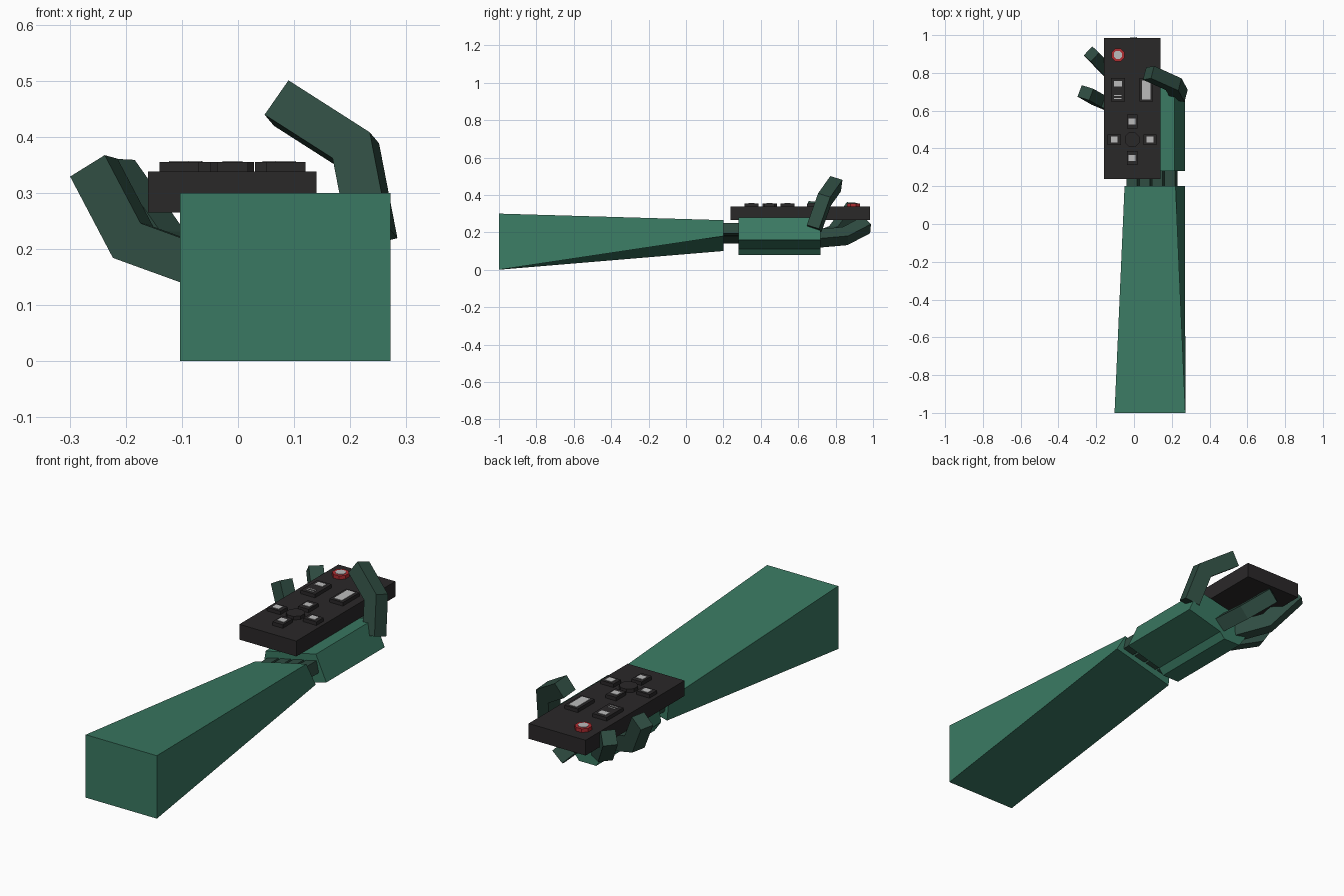
import bpy, bmesh, math
from mathutils import Vector

if "Cube" in bpy.data.objects:
    bpy.data.objects.remove(bpy.data.objects["Cube"])


def material(name, rgb):
    m = bpy.data.materials.new(name)
    m.diffuse_color = (*rgb, 1)
    m.use_nodes = True
    m.node_tree.nodes["Principled BSDF"].inputs["Base Color"].default_value = m.diffuse_color
    return m


GREEN = material("sleeve_green", (0.042, 0.19, 0.122))
DARK_GREEN = material("dark_green", (0.028, 0.072, 0.053))
BLACK = material("charcoal", (0.023, 0.021, 0.022))
RED = material("button_red", (0.42, 0.025, 0.03))
PALE = material("label_grey", (0.5, 0.5, 0.5))


def loft(name, rings, mat):
    """Flat-faced solid through matching rings of points."""
    bm = bmesh.new()
    vs = [[bm.verts.new(p) for p in ring] for ring in rings]
    n = len(vs[0])
    for a, b in zip(vs, vs[1:]):
        for i in range(n):
            j = (i + 1) % n
            bm.faces.new((a[i], a[j], b[j], b[i]))
    bm.faces.new(vs[0][::-1])
    bm.faces.new(vs[-1])
    bmesh.ops.recalc_face_normals(bm, faces=bm.faces)
    me = bpy.data.meshes.new(name)
    bm.to_mesh(me)
    bm.free()
    me.materials.append(mat)
    ob = bpy.data.objects.new(name, me)
    bpy.context.collection.objects.link(ob)
    return ob


def section(pts, y):
    return [(x, y, z) for x, z in pts]


def box(name, x, y, w, h, z0, z1, mat):
    ring = [(x + sx * w / 2, y + sy * h / 2)
            for sx, sy in ((-1, -1), (1, -1), (1, 1), (-1, 1))]
    return loft(name, [[(*p, z) for p in ring] for z in (z0, z1)], mat)


def octagon(name, x, y, r, z0, z1, mat):
    ring = [(x + r * math.cos(math.pi * (i + .5) / 4),
             y + r * math.sin(math.pi * (i + .5) / 4)) for i in range(8)]
    return loft(name, [[(*p, z) for p in ring] for z in (z0, z1)], mat)


def digit(name, path, width, depth):
    """Mitred square tube along a three-point bent path."""
    p = [Vector(q) for q in path]
    d = [(b - a).normalized() for a, b in zip(p, p[1:])]
    n = d[0].cross(d[1]).normalized()
    tangents = [d[0], (d[0] + d[1]).normalized(), d[1]]
    rings = []
    for q, t in zip(p, tangents):
        s = n.cross(t) * (depth / 2 / max(0.6, max(t.dot(d[0]), t.dot(d[1]))))
        w = n * width / 2
        rings.append([q + w + s, q - w + s, q - w - s, q + w - s])
    return loft(name, rings, DARK_GREEN)


# Forearm: square end twisting towards the wrist
loft("forearm", [
    section([(-.103, 0), (.272, 0), (.272, .30), (-.103, .30)], -1),
    section([(-.04, .10), (.27, .18), (.22, .265), (-.05, .205)], .2)], GREEN)

# Wrist: a row of short bars following the tilt of the arm
for i in range(4):
    x = -.005 + i * .067
    z = .175 + i * .014
    loft(f"wrist_bar_{i + 1}", [section(
        [(x - .022, z - .035), (x + .034, z - .022),
         (x + .022, z + .033), (x - .034, z + .02)], y) for y in (.17, .31)],
        DARK_GREEN)

# Palm
palm = [(-.05, .225), (.215, .28), (.27, .16), (.085, .11),
        (.06, .08), (-.03, .08), (-.065, .13)]
loft("palm", [section(palm, y) for y in (.28, .72)], GREEN)

# Fingers and thumb
digit("finger_near", [(-.03, .59, .155), (-.187, .655, .212), (-.257, .695, .345)],
      .065, .075)
digit("finger_middle", [(-.01, .68, .155), (-.13, .80, .20), (-.225, .90, .335)],
      .065, .07)
digit("finger_far", [(.07, .68, .165), (.04, .85, .18), (-.03, .965, .24)],
      .07, .07)
digit("thumb", [(.24, .685, .22), (.21, .74, .375), (.077, .80, .46)],
      .07, .075)

# Remote body
TOP = .338
box("remote_body", -.01, .612, .30, .746, .265, TOP, BLACK)

# Raised buttons with pale label plates
buttons = [
    ("left_key", -.085, .71, .075, .125),
    ("right_key", .065, .71, .07, .125),
    ("pad_up", -.01, .543, .055, .075),
    ("pad_down", -.01, .35, .055, .075),
    ("pad_left", -.105, .447, .07, .055),
    ("pad_right", .085, .447, .07, .055)]
CAP = .355
for name, x, y, w, h in buttons:
    box(name, x, y, w, h, TOP - .01, CAP, BLACK)
    if name == "left_key":
        box("left_key_label", x, y + .032, .042, .03, CAP, CAP + .002, PALE)
        for k in (-.03, -.045):
            box("left_key_line", x, y + k, .04, .005, CAP, CAP + .002, PALE)
    elif name == "right_key":
        box("right_key_label", x, y, .043, .10, CAP, CAP + .002, PALE)
    else:
        box(name + "_label", x, y, .036, .032, CAP, CAP + .002, PALE)
octagon("pad_centre", -.01, .447, .042, TOP - .01, CAP, BLACK)
octagon("power_button", -.085, .895, .038, TOP - .01, CAP, RED)
octagon("power_label", -.085, .895, .024, CAP, CAP + .002, PALE)
